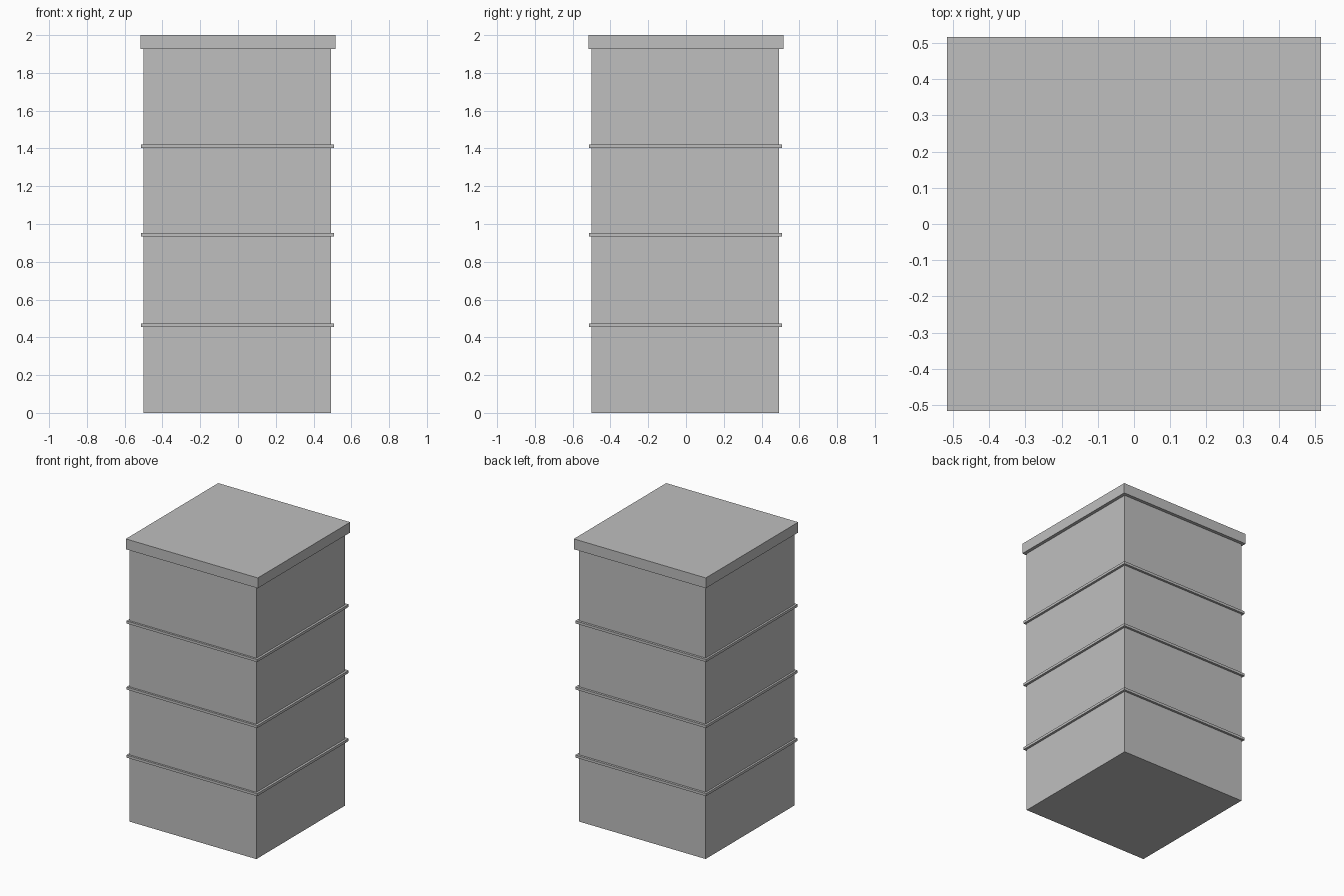
import bpy

cube = bpy.data.objects.get("Cube")
if cube:
    bpy.data.objects.remove(cube, do_unlink=True)

# Single plain grey
grey = bpy.data.materials.new("plain_grey")
grey.use_nodes = True
colour = (0.52, 0.52, 0.52, 1)
grey.diffuse_color = colour
grey.node_tree.nodes["Principled BSDF"].inputs["Base Color"].default_value = colour


def slab(name, width, bottom, top, shift=0.0):
    """Square block of a given width between two heights."""
    bpy.ops.mesh.primitive_cube_add(size=1, location=(shift, shift, (bottom + top) / 2))
    ob = bpy.context.object
    ob.name = name
    ob.scale = (width, width, top - bottom)
    bpy.ops.object.transform_apply(location=False, rotation=False, scale=True)
    ob.data.materials.append(grey)
    return ob


# Main shaft, sitting a touch off the lid's centre
slab("body", 0.992, 0, 1.93, -0.003)

# Thin bands between the storeys
for name, z in (("lower_band", 0.463), ("middle_band", 0.944), ("upper_band", 1.411)):
    slab(name, 1.022, z - 0.009, z + 0.009, -0.002)

# Overhanging lid
slab("roof_slab", 1.032, 1.927, 2)
